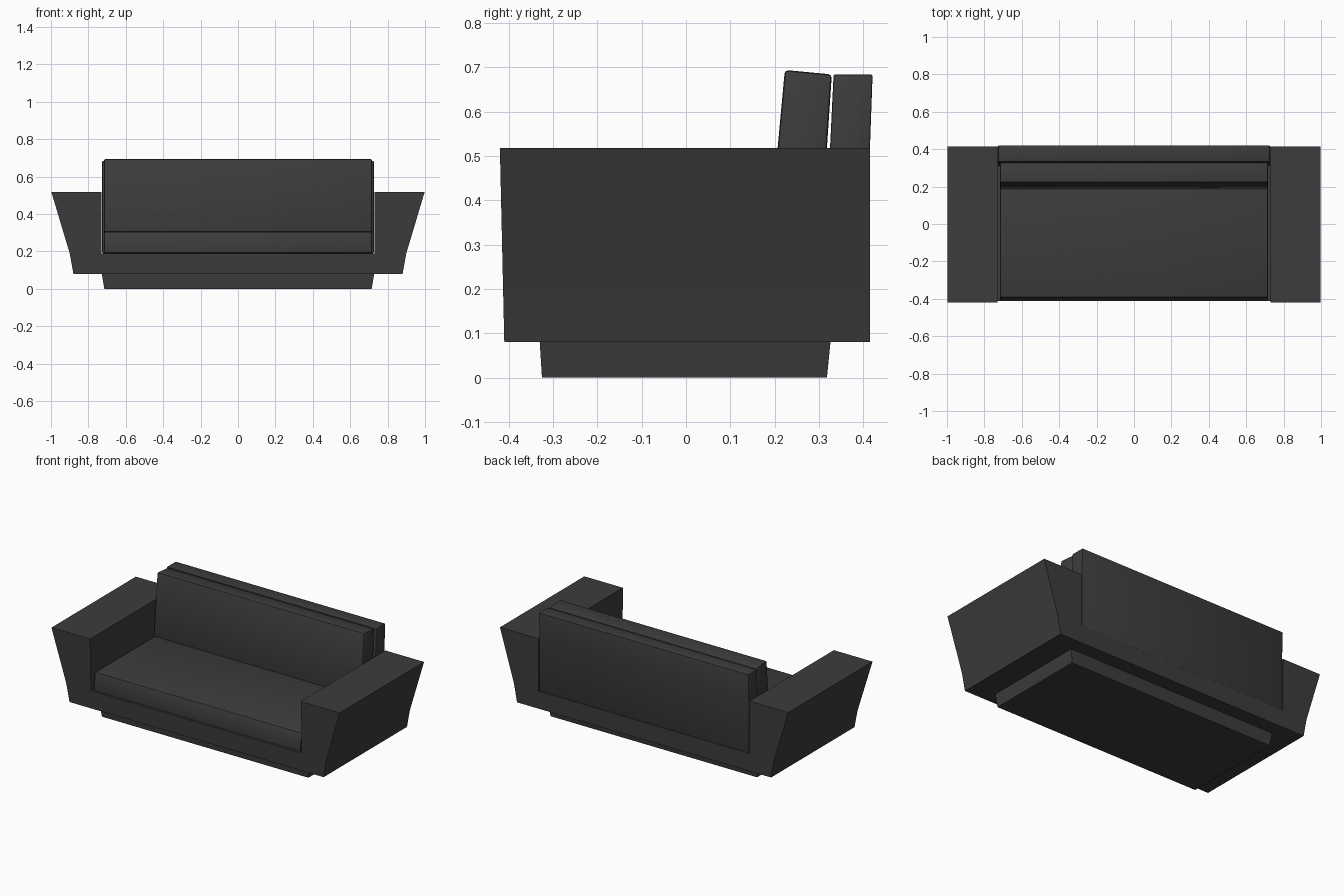
import bpy, bmesh

if "Cube" in bpy.data.objects:
    bpy.data.objects.remove(bpy.data.objects["Cube"])


def make(name, front, back, bevel=0.0):
    """Solid joining two matching outlines, with an optional edge bevel."""
    bm = bmesh.new()
    a = [bm.verts.new(p) for p in front]
    b = [bm.verts.new(p) for p in back]
    n = len(a)
    bm.faces.new(a)
    bm.faces.new(b[::-1])
    for i in range(n):
        j = (i + 1) % n
        bm.faces.new((a[i], b[i], b[j], a[j]))
    bmesh.ops.recalc_face_normals(bm, faces=bm.faces)
    if bevel:
        bmesh.ops.bevel(bm, geom=bm.edges[:], offset=bevel, segments=2,
                        profile=0.5, affect='EDGES')
    me = bpy.data.meshes.new(name)
    bm.to_mesh(me)
    bm.free()
    ob = bpy.data.objects.new(name, me)
    bpy.context.collection.objects.link(ob)
    me.materials.append(dark)
    return ob


def side_slab(name, yz, half_x, bevel=0.0):
    """Side profile stretched across the width of the sofa."""
    return make(name, [(-half_x, y, z) for y, z in yz],
                [(half_x, y, z) for y, z in yz], bevel)


dark = bpy.data.materials.new("dark_fabric")
dark.diffuse_color = (0.045, 0.045, 0.045, 1)
dark.use_nodes = True
dark.node_tree.nodes["Principled BSDF"].inputs["Base Color"].default_value = dark.diffuse_color

# Frame: U-shaped front outline with flared arms, front leaning out slightly
half = [(0.88, 0.08), (0.90, 0.19), (0.998, 0.518), (0.73, 0.518), (0.73, 0.19)]
outline = half + [(-x, z) for x, z in reversed(half)]
make("arm_frame",
     [(x, -0.41 - 0.01 * (z - 0.08) / 0.44, z) for x, z in outline],
     [(x, 0.415, z) for x, z in outline])

# Plinth: tapered block under the frame
top, bottom = (0.728, -0.33, 0.326, 0.08), (0.715, -0.325, 0.318, 0.0)
ring = lambda h, y0, y1, z: [(-h, y0, z), (h, y0, z), (h, y1, z), (-h, y1, z)]
make("plinth", ring(*top), ring(*bottom))

# Backrest panel between the arms
side_slab("backrest", [(0.31, 0.19), (0.415, 0.19), (0.415, 0.518),
                       (0.421, 0.684), (0.333, 0.684), (0.325, 0.518)],
          0.726, 0.004)

# Loose cushions
side_slab("seat_cushion", [(-0.408, 0.192), (0.308, 0.192),
                           (0.316, 0.305), (-0.392, 0.305)], 0.717, 0.007)
side_slab("back_cushion", [(0.187, 0.305), (0.303, 0.295),
                           (0.329, 0.684), (0.223, 0.694)], 0.717, 0.008)

for ob in bpy.data.objects:
    ob.select_set(True)
    bpy.context.view_layer.objects.active = ob
bpy.ops.object.shade_smooth_by_angle()
